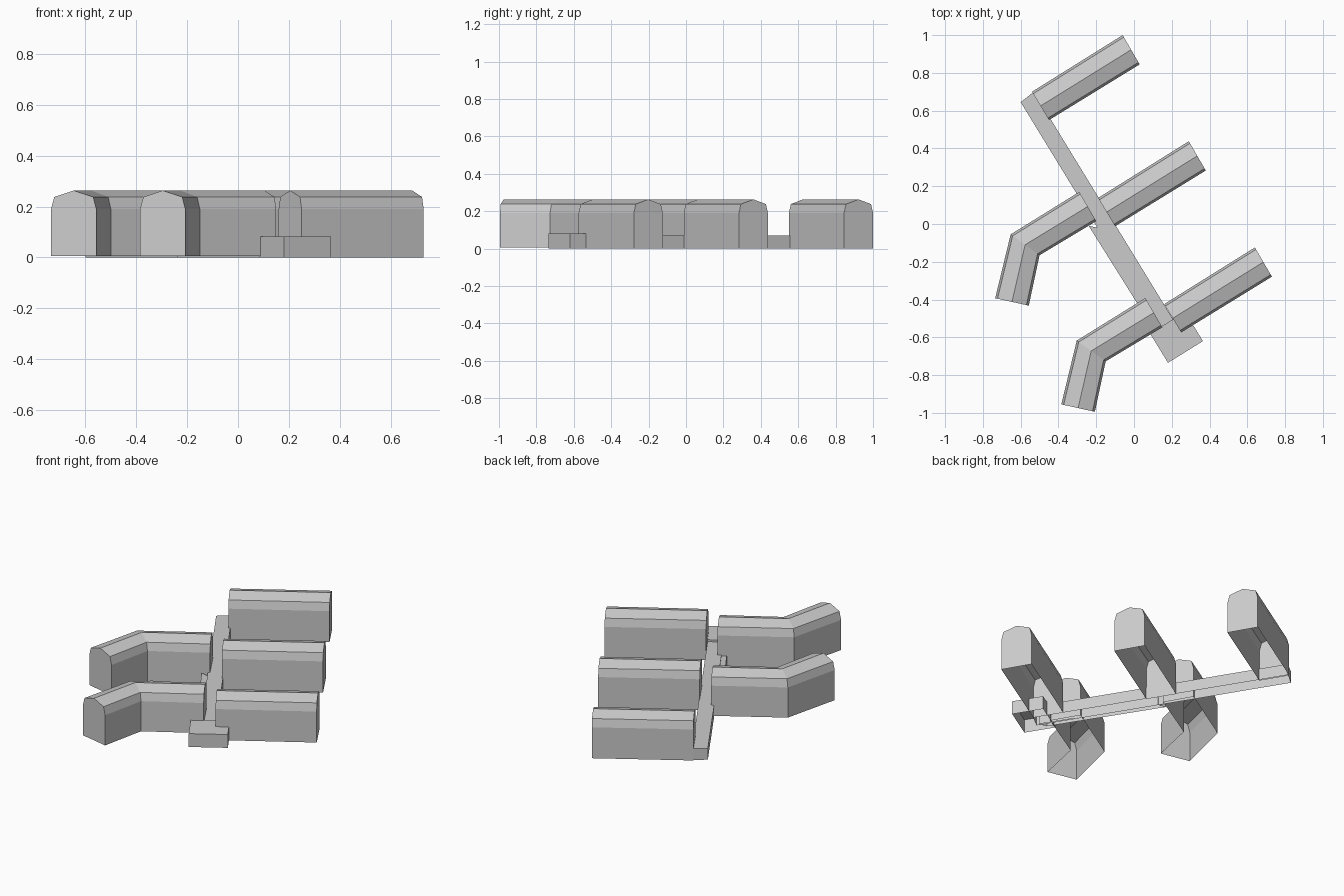
import bpy
import bmesh
from mathutils import Vector

cube = bpy.data.objects.get("Cube")
if cube:
    bpy.data.objects.remove(cube, do_unlink=True)

grey = bpy.data.materials.new("plain_grey")
grey.use_nodes = True
COLOUR = (0.6, 0.6, 0.6, 1.0)
grey.diffuse_color = COLOUR
grey.node_tree.nodes["Principled BSDF"].inputs["Base Color"].default_value = COLOUR

# Cross-sections as (fraction across, height), open underneath
HALL = [(0, 0), (0, .19), (.07, .238), (.5, .263), (.93, .238), (1, .19), (1, 0)]


def box_section(height):
    return [(0, 0), (0, height), (1, height), (1, 0)]


def loft(name, left, right, section, shift=(0, 0), base=0.0):
    """Skin a section between matching left and right ground points."""
    bm = bmesh.new()
    rings = []
    for a, b in zip(left, right):
        a, b = Vector(a) + Vector(shift), Vector(b) + Vector(shift)
        ring = []
        for t, z in section:
            p = a.lerp(b, t)
            ring.append(bm.verts.new((p.x, p.y, max(z, base))))
        rings.append(ring)
    for r, s in zip(rings, rings[1:]):
        for i in range(len(section) - 1):
            bm.faces.new((r[i], r[i + 1], s[i + 1], s[i]))
    # End walls
    bm.faces.new(rings[0])
    bm.faces.new(rings[-1])
    bmesh.ops.recalc_face_normals(bm, faces=bm.faces)
    top = max(bm.faces, key=lambda f: f.calc_center_median().z)
    if top.normal.z < 0:
        bmesh.ops.reverse_faces(bm, faces=bm.faces)
    mesh = bpy.data.meshes.new(name)
    bm.to_mesh(mesh)
    bm.free()
    mesh.materials.append(grey)
    obj = bpy.data.objects.new(name, mesh)
    bpy.context.scene.collection.objects.link(obj)
    return obj


STEP = Vector((.35, -.562))

# Three straight halls on one side of the corridor
for i, place in enumerate(("back", "middle", "front")):
    loft(place + "_straight_hall", [(-.54, .70), (-.06, 1.0)],
         [(-.45, .55), (.03, .845)], HALL, STEP * i)

# Two bent halls on the other side
for i, place in enumerate(("middle", "front")):
    loft(place + "_bent_hall",
         [(-.735, -.393), (-.653, -.055), (-.29, .17)],
         [(-.557, -.432), (-.50, -.165), (-.20, .015)], HALL, STEP * i, .005)

# Low corridor linking the halls
loft("corridor", [(-.60, .645), (.18, -.63)], [(-.53, .70), (.25, -.575)],
     box_section(.07))
loft("corridor_side_strip", [(-.24, -.01), (.13, -.60)],
     [(-.19, -.02), (.18, -.61)], box_section(.065))

# Entrance block at the front end
loft("entrance_block", [(.085, -.58), (.18, -.735)], [(.27, -.465), (.365, -.62)],
     box_section(.082))
